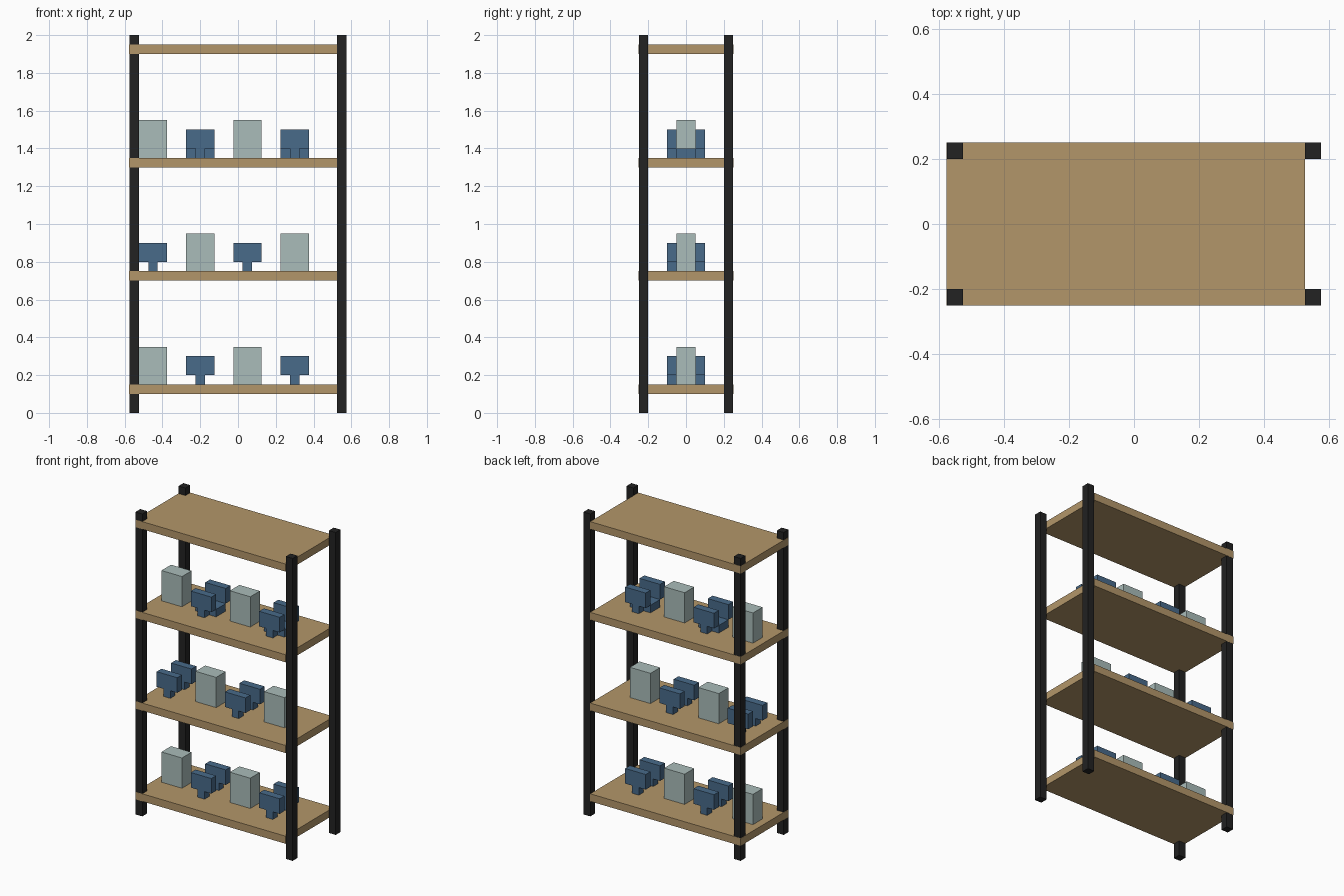
import bpy
import bmesh
from mathutils import Matrix, Vector

if "Cube" in bpy.data.objects:
    bpy.data.objects.remove(bpy.data.objects["Cube"], do_unlink=True)


def material(name, rgb):
    m = bpy.data.materials.new(name)
    m.use_nodes = True
    m.diffuse_color = (*rgb, 1)
    bsdf = next(n for n in m.node_tree.nodes if n.type == 'BSDF_PRINCIPLED')
    bsdf.inputs["Base Color"].default_value = (*rgb, 1)
    bsdf.inputs["Roughness"].default_value = 0.8
    return m


WOOD = material("oak wood", (0.45, 0.305, 0.142))
BLACK = material("black metal", (0.016, 0.016, 0.016))
BLUE = material("slate blue", (0.065, 0.145, 0.255))
GREY = material("pale grey green", (0.40, 0.505, 0.49))


def boxes(name, mat, spans):
    """One object from boxes given as (x0, x1, y0, y1, z0, z1)."""
    bm = bmesh.new()
    for x0, x1, y0, y1, z0, z1 in spans:
        centre = Vector((x0 + x1, y0 + y1, z0 + z1)) / 2
        size = Matrix.Diagonal((x1 - x0, y1 - y0, z1 - z0, 1))
        bmesh.ops.create_cube(bm, size=1, matrix=Matrix.Translation(centre) @ size)
    mesh = bpy.data.meshes.new(name)
    bm.to_mesh(mesh)
    bm.free()
    mesh.materials.append(mat)
    ob = bpy.data.objects.new(name, mesh)
    bpy.context.collection.objects.link(ob)
    return ob


# Four corner posts
for sx, side in ((-1, "right"), (1, "left")):
    for sy, end in ((-1, "front"), (1, "back")):
        x, y = sx * 0.55, sy * 0.225
        boxes(f"{end}_{side}_post", BLACK,
              [(x - 0.025, x + 0.025, y - 0.025, y + 0.025, 0, 2)])

# Shelves, their faces a hair proud of the posts
E = 0.001
SHELF_Z = (0.1, 0.7, 1.3, 1.9)
for i, z in enumerate(SHELF_Z):
    boxes(f"shelf_{i + 1}", WOOD,
          [(-0.575 - E, 0.525, -0.25 - E, 0.25 + E, z, z + 0.05)])

# Goods: pale cartons alternating with pairs of blue T-shaped pieces
for level in range(3):
    z = SHELF_Z[level] + 0.05
    for slot in range(4):
        x = -0.45 + 0.25 * slot
        label = f"{level + 1}_{slot + 1}"
        if (level + slot) % 2 == 0:
            boxes(f"carton_{label}", GREY,
                  [(x - 0.075, x + 0.075, -0.05, 0.05, z, z + 0.2)])
            continue
        parts = []
        for y in (-0.1, 0.05):
            parts.append((x - 0.075, x + 0.075, y, y + 0.05, z + 0.05, z + 0.15))
            parts.append((x - 0.025, x + 0.025, y, y + 0.05, z, z + 0.05))
        if level == 2:  # low block joining the pair on the upper shelf
            parts.append((x - 0.075, x + 0.075, -0.05, 0.05, z, z + 0.05))
        boxes(f"t_pieces_{label}", BLUE, parts)
